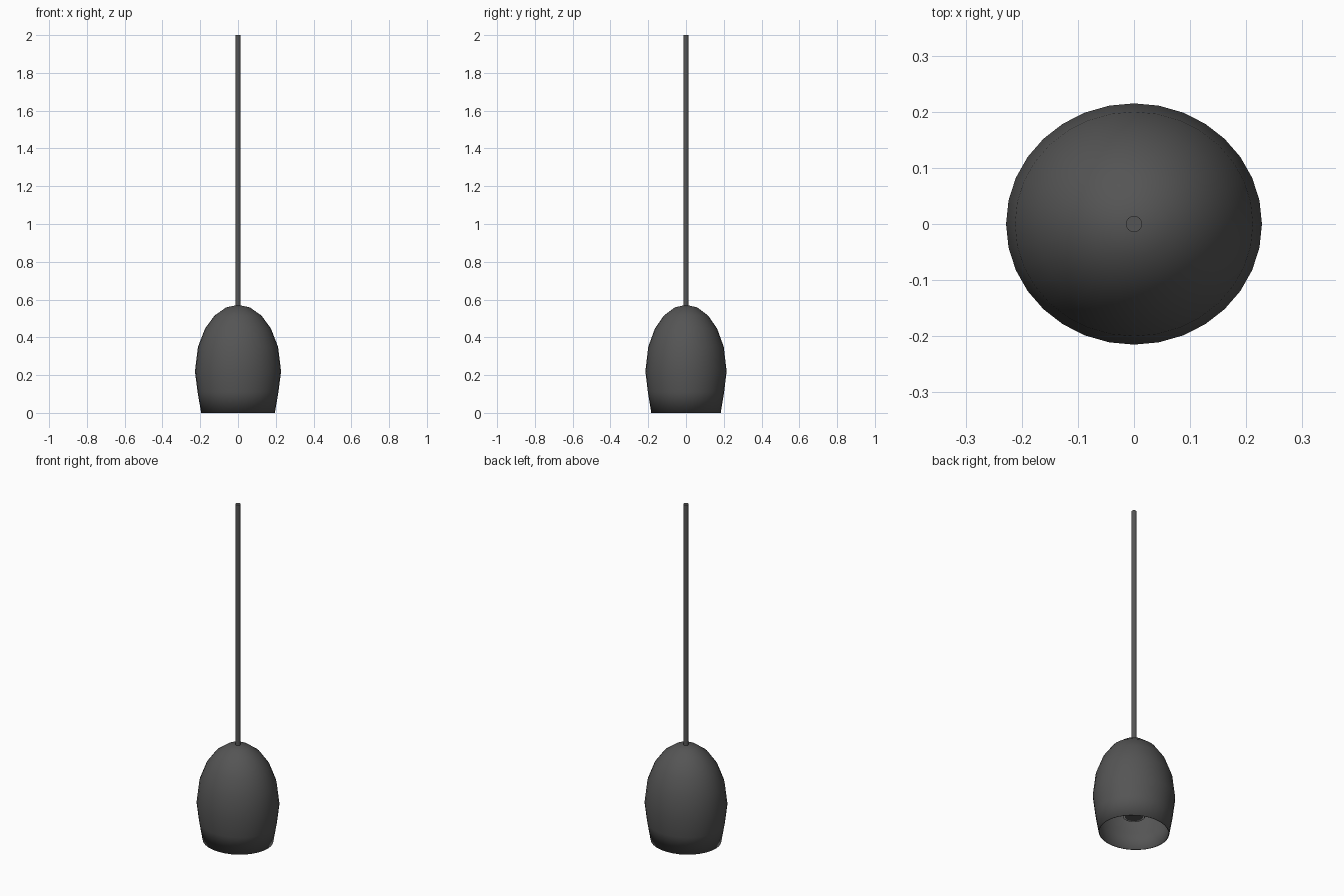
import bpy, bmesh
from math import sin, cos, pi, radians

cube = bpy.data.objects.get("Cube")
if cube:
    bpy.data.objects.remove(cube, do_unlink=True)


def material(name, value):
    mat = bpy.data.materials.new(name)
    mat.use_nodes = True
    colour = (value, value, value, 1)
    mat.diffuse_color = colour
    mat.node_tree.nodes["Principled BSDF"].inputs["Base Color"].default_value = colour
    return mat


def lathe(name, profile, sides, mat, squash=1.0):
    """Revolve (radius, height) points about z; radius zero makes a pole."""
    bm = bmesh.new()
    rings = []
    for r, z in profile:
        count = sides if r else 1
        rings.append([bm.verts.new((r * cos(2 * pi * i / sides),
                                    r * squash * sin(2 * pi * i / sides), z))
                      for i in range(count)])
    for a, b in zip(rings, rings[1:]):
        for i in range(sides):
            j = (i + 1) % sides
            corners = [a[i % len(a)], a[j % len(a)], b[j % len(b)], b[i % len(b)]]
            bm.faces.new(list(dict.fromkeys(corners)))
    bmesh.ops.recalc_face_normals(bm, faces=bm.faces)
    mesh = bpy.data.meshes.new(name)
    bm.to_mesh(mesh)
    bm.free()
    mesh.materials.append(mat)
    obj = bpy.data.objects.new(name, mesh)
    bpy.context.collection.objects.link(obj)
    bpy.ops.object.select_all(action="DESELECT")
    obj.select_set(True)
    bpy.context.view_layer.objects.active = obj
    bpy.ops.object.shade_smooth_by_angle(angle=radians(35))
    return obj


charcoal = material("charcoal", 0.09)
pale = material("pale_glass", 0.75)

# Slightly oval bell shade: tapered skirt below, elliptical dome above
WIDTH, WAIST, DOME = 0.228, 0.22, 0.352
profile = [(0.195, 0), (0.214, 0.11)]
profile += [(WIDTH * cos(radians(a)), WAIST + DOME * sin(radians(a)))
            for a in (0, 21.5, 40, 57, 74)]
profile.append((0, WAIST + DOME))
shade = lathe("lamp_shade", profile, 32, charcoal, squash=0.943)
wall = shade.modifiers.new("wall", "SOLIDIFY")
wall.thickness = 0.004
wall.offset = -1

# Hanging cord
lathe("cord", [(0, 0.56), (0.0145, 0.56), (0.0145, 2), (0, 2)], 16, charcoal)

# Lamp holder inside the shade, with a thin pale ring on its lower face
lathe("lamp_holder", [(0, 0.1), (0.06, 0.1), (0.06, 0.5), (0, 0.5)], 24, charcoal)
lathe("light_ring", [(0.05, 0.099), (0.056, 0.099), (0.056, 0.101),
                     (0.05, 0.101), (0.05, 0.099)], 24, pale)
